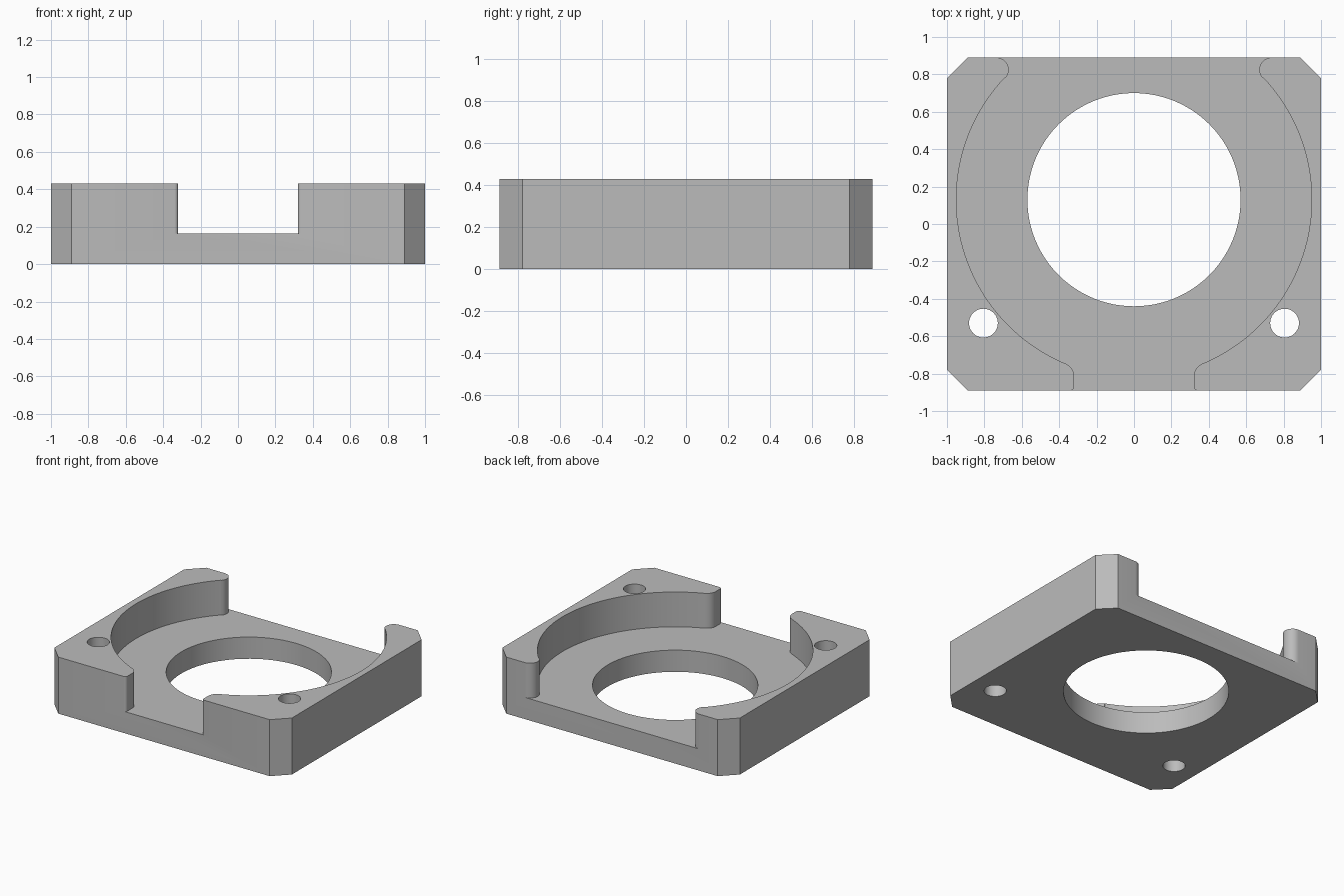
import bpy, bmesh
from math import cos, sin, radians, atan2, pi

if "Cube" in bpy.data.objects:
    bpy.data.objects.remove(bpy.data.objects["Cube"])

W, D, H = 1.0, 0.89, 0.43        # half width, half depth, height
FLOOR, CHAMFER = 0.165, 0.11
BORE_Y = 0.13                    # centre of pocket and bore
POCKET_R = 0.95

grey = bpy.data.materials.new("neutral grey")
grey.use_nodes = True
grey.diffuse_color = (0.5, 0.5, 0.5, 1)
grey.node_tree.nodes["Principled BSDF"].inputs["Base Color"].default_value = (0.5, 0.5, 0.5, 1)


def arc(cx, cy, r, a0, a1, n):
    """Points on an arc, angles in radians."""
    return [(cx + r * cos(a0 + (a1 - a0) * i / n),
             cy + r * sin(a0 + (a1 - a0) * i / n)) for i in range(n + 1)]


def prism(name, outline, z0, z1):
    """Extrude a closed outline between two heights."""
    bm = bmesh.new()
    base = bm.faces.new([bm.verts.new((x, y, z0)) for x, y in outline])
    top = bmesh.ops.extrude_face_region(bm, geom=[base])["geom"]
    bmesh.ops.translate(bm, vec=(0, 0, z1 - z0),
                        verts=[v for v in top if isinstance(v, bmesh.types.BMVert)])
    bmesh.ops.recalc_face_normals(bm, faces=bm.faces)
    mesh = bpy.data.meshes.new(name)
    bm.to_mesh(mesh)
    bm.free()
    mesh.materials.append(grey)
    ob = bpy.data.objects.new(name, mesh)
    bpy.context.collection.objects.link(ob)
    return ob


def circle(cx, cy, r, n):
    return arc(cx, cy, r, 0, 2 * pi, n)[:-1]


# Block with chamfered corners
quarter = [(W, D - CHAMFER), (W - CHAMFER, D)]
half = quarter + [(-x, y) for x, y in reversed(quarter)]
body = prism("mount_body", half + [(-x, -y) for x, y in half], 0, H)

# Right half of the pocket, from the front opening round to the back opening
lip_x, lip_y, lip_r = 0.392, -0.815, 0.072      # front lip rounding
tip_x, tip_y, tip_r = 0.735, 0.825, 0.065       # back tip rounding
lip_a = atan2(lip_y - BORE_Y, lip_x)
tip_a = atan2(tip_y - BORE_Y, tip_x)
side = [(0.34, -D - 0.1)]
side += arc(0.34, -0.87, 0.02, radians(270), radians(180), 4)
side += arc(lip_x, lip_y, lip_r, pi, lip_a + pi, 10)
side += arc(0, BORE_Y, POCKET_R, lip_a, tip_a, 72)
side += arc(tip_x, tip_y, tip_r, tip_a + pi, radians(90), 14)
side += [(tip_x, D + 0.1)]
pocket = prism("pocket_cutter", side + [(-x, y) for x, y in reversed(side)], FLOOR, H + 0.2)

# Central bore and the two screw holes
cutters = [pocket, prism("bore_cutter", circle(0, BORE_Y, 0.57, 96), -0.2, H + 0.2)]
for s in (-1, 1):
    cutters.append(prism("screw_hole_cutter", circle(s * 0.805, -0.53, 0.077, 40), -0.2, H + 0.2))

for cutter in cutters:
    cutter.hide_render = True
    mod = body.modifiers.new(cutter.name, 'BOOLEAN')
    mod.operation, mod.solver, mod.object = 'DIFFERENCE', 'EXACT', cutter

# Bake the cuts and remove the helpers
bpy.context.view_layer.update()
depsgraph = bpy.context.evaluated_depsgraph_get()
cut_mesh = bpy.data.meshes.new_from_object(body.evaluated_get(depsgraph))
body.modifiers.clear()
body.data = cut_mesh
for cutter in cutters:
    bpy.data.objects.remove(cutter)

bpy.ops.object.select_all(action='DESELECT')
body.select_set(True)
bpy.context.view_layer.objects.active = body
bpy.ops.object.shade_smooth_by_angle(angle=radians(30))
